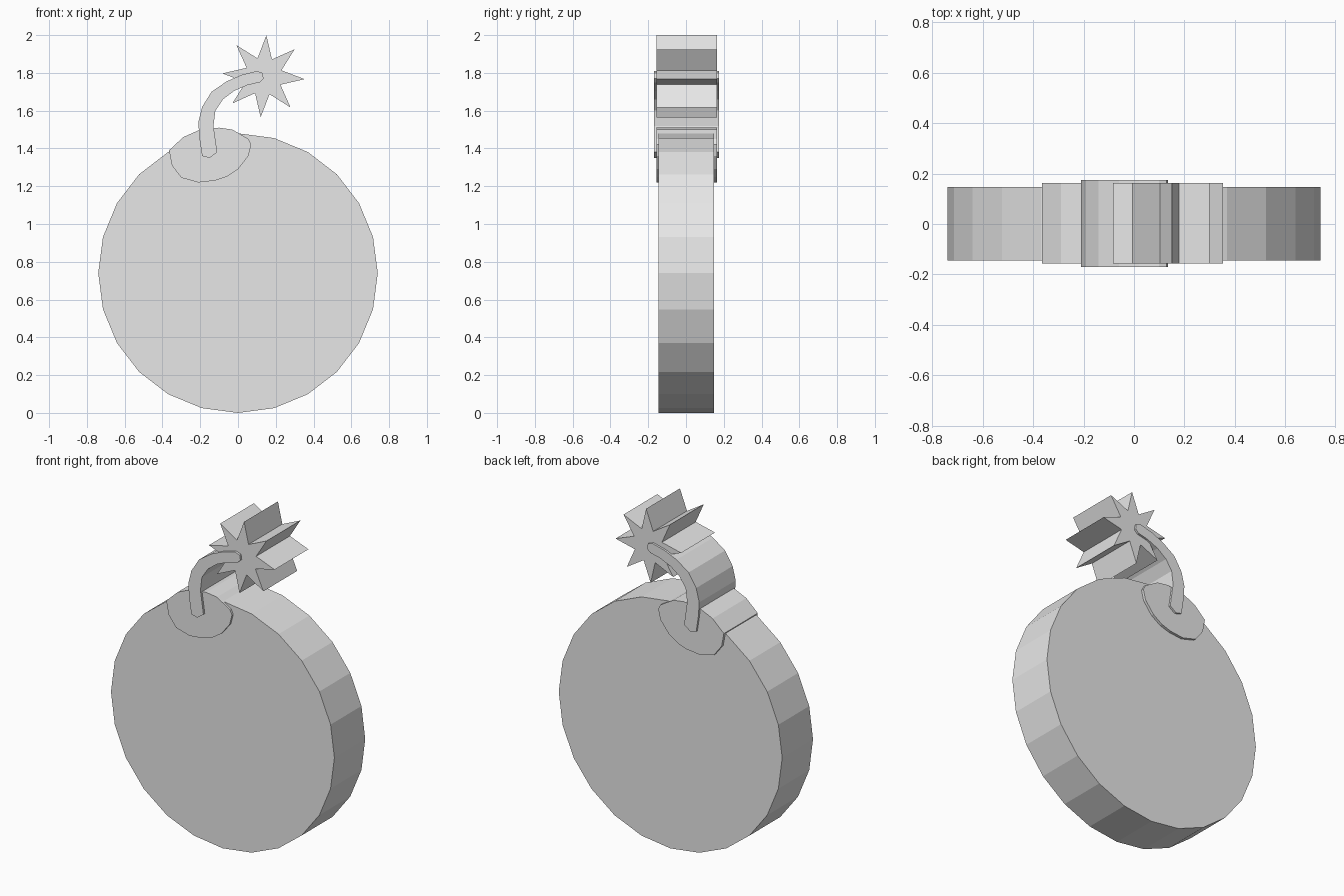
import bpy
import bmesh
from math import sin, cos, radians

cube = bpy.data.objects.get("Cube")
if cube:
    bpy.data.objects.remove(cube, do_unlink=True)

# Single plain grey for every part
grey = bpy.data.materials.new("plain grey")
grey.use_nodes = True
colour = (0.8, 0.8, 0.8, 1)
grey.diffuse_color = colour
grey.node_tree.nodes["Principled BSDF"].inputs["Base Color"].default_value = colour


def polar(centre, radii, count, start):
    """Closed outline around a centre, cycling through the given radii."""
    points = []
    for i in range(count):
        a = radians(start + i * 360 / count)
        r = radii[i % len(radii)]
        points.append((centre[0] + r * cos(a), centre[1] + r * sin(a)))
    return points


def slab(name, outline, front, back):
    """Extrude an (x, z) outline from front y to back y."""
    bm = bmesh.new()
    face = bm.faces.new([bm.verts.new((x, front, z)) for x, z in outline])
    extruded = bmesh.ops.extrude_face_region(bm, geom=[face])["geom"]
    verts = [v for v in extruded if isinstance(v, bmesh.types.BMVert)]
    bmesh.ops.translate(bm, verts=verts, vec=(0, back - front, 0))
    bmesh.ops.recalc_face_normals(bm, faces=bm.faces)
    mesh = bpy.data.meshes.new(name)
    bm.to_mesh(mesh)
    bm.free()
    mesh.materials.append(grey)
    obj = bpy.data.objects.new(name, mesh)
    bpy.context.collection.objects.link(obj)
    return obj


# Round body: thick disc with flat sides
slab("body", polar((0, 0.74), [0.74], 24, -90), -0.145, 0.147)

# Tilted collar where the fuse enters
collar = [(-0.365, 1.39), (-0.29, 1.46), (-0.2, 1.5), (-0.1, 1.51), (-0.03, 1.5),
          (0.055, 1.45), (0.07, 1.42), (0.055, 1.36), (0, 1.29), (-0.06, 1.25),
          (-0.12, 1.23), (-0.21, 1.22), (-0.3, 1.245), (-0.35, 1.31)]
slab("collar", collar, -0.157, 0.163)

# Curved fuse
fuse = [(-0.19, 1.36), (-0.205, 1.46), (-0.21, 1.54), (-0.19, 1.62), (-0.14, 1.7),
        (-0.06, 1.755), (0.02, 1.79), (0.1, 1.81), (0.13, 1.8), (0.135, 1.77),
        (0.115, 1.75), (0.05, 1.735), (-0.02, 1.705), (-0.08, 1.66), (-0.12, 1.6),
        (-0.13, 1.52), (-0.11, 1.38), (-0.15, 1.35)]
slab("fuse", fuse, -0.17, 0.175)

# Eight-pointed spark
slab("spark", polar((0.135, 1.782), [0.218, 0.1], 16, 86), -0.157, 0.163)
